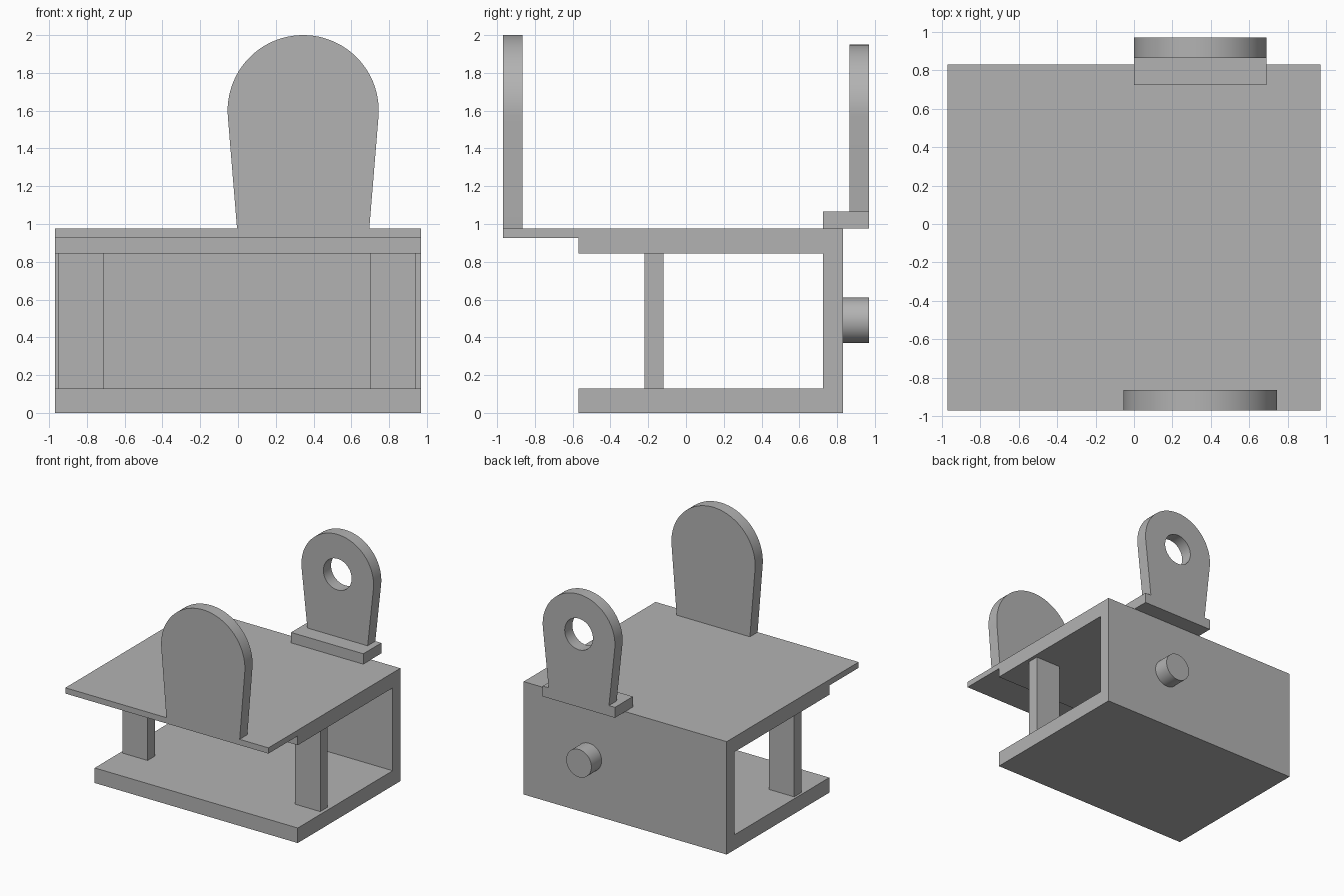
import bpy
import bmesh
from math import radians, sin, cos, pi
from mathutils import Vector

cube = bpy.data.objects.get("Cube")
if cube:
    bpy.data.objects.remove(cube, do_unlink=True)

# Single plain grey finish
grey = bpy.data.materials.new("plain grey")
grey.use_nodes = True
GREY = (0.45, 0.45, 0.45, 1)
grey.diffuse_color = GREY
grey.node_tree.nodes["Principled BSDF"].inputs["Base Color"].default_value = GREY


def extrude(name, loops, axis, start, end):
    """Extrude a closed 2D outline (further loops are holes) along x or y."""
    bm = bmesh.new()
    edges = []
    for loop in loops:
        verts = [bm.verts.new((start, u, w) if axis == "x" else (u, start, w))
                 for u, w in loop]
        edges += [bm.edges.new((verts[i - 1], v)) for i, v in enumerate(verts)]
    if len(loops) == 1:
        bm.faces.new(verts)
    else:
        bmesh.ops.triangle_fill(bm, edges=edges, use_beauty=True)
    result = bmesh.ops.extrude_face_region(bm, geom=bm.faces[:], use_keep_orig=True)
    shift = Vector((1, 0, 0) if axis == "x" else (0, 1, 0)) * (end - start)
    moved = [g for g in result["geom"] if isinstance(g, bmesh.types.BMVert)]
    bmesh.ops.translate(bm, verts=moved, vec=shift)
    bmesh.ops.recalc_face_normals(bm, faces=bm.faces[:])
    mesh = bpy.data.meshes.new(name)
    bm.to_mesh(mesh)
    bm.free()
    mesh.materials.append(grey)
    obj = bpy.data.objects.new(name, mesh)
    bpy.context.collection.objects.link(obj)
    bpy.ops.object.select_all(action="DESELECT")
    obj.select_set(True)
    bpy.context.view_layer.objects.active = obj
    bpy.ops.object.shade_smooth_by_angle(angle=radians(30))
    return obj


def rect(u0, u1, w0, w1):
    return [(u0, w0), (u1, w0), (u1, w1), (u0, w1)]


def arc(cx, cz, r, a0, a1, n):
    return [(cx + r * cos(a0 + (a1 - a0) * i / n),
             cz + r * sin(a0 + (a1 - a0) * i / n)) for i in range(n + 1)]


def circle(cx, cz, r, n=48):
    return arc(cx, cz, r, 0, 2 * pi, n)[:-1]


def lug(cx, cz, r, foot, bottom, lean):
    """Tapered plate with a round top; the sides run tangent to the arc."""
    return ([(cx - foot, bottom), (cx + foot, bottom)]
            + arc(cx, cz, r, -lean, pi + lean, 48))


CX = 0.345      # shared centreline of the lugs and the peg
BACK = 0.97

# C-shaped body with a thin front lip, extruded across the full width
body = [(-0.57, 0), (0.83, 0), (0.83, 0.975), (-0.97, 0.975), (-0.97, 0.925),
        (-0.57, 0.925), (-0.57, 0.845), (0.725, 0.845), (0.725, 0.13), (-0.57, 0.13)]
extrude("body_frame", [body], "x", -0.97, 0.97)

# Two posts between floor and deck
for name, x0 in (("right_post", -0.95), ("left_post", 0.70)):
    extrude(name, [rect(x0, x0 + 0.24, 0.13, 0.845)], "y", -0.22, -0.12)

# Solid front lug
extrude("front_lug", [lug(CX, 1.6, 0.4, 0.35, 0.975, radians(4.6))], "y", -0.97, -0.865)

# Rear bracket: foot and pierced lug
extrude("rear_bracket_foot", [rect(0, 0.69, 0.975, 1.065)], "y", 0.725, BACK)
extrude("rear_lug", [lug(CX, 1.605, 0.345, 0.288, 1.065, radians(6)),
                     circle(CX, 1.605, 0.135)], "y", 0.865, BACK)

# Round peg on the back wall
extrude("rear_peg", [circle(CX, 0.49, 0.12)], "y", 0.83, BACK)
